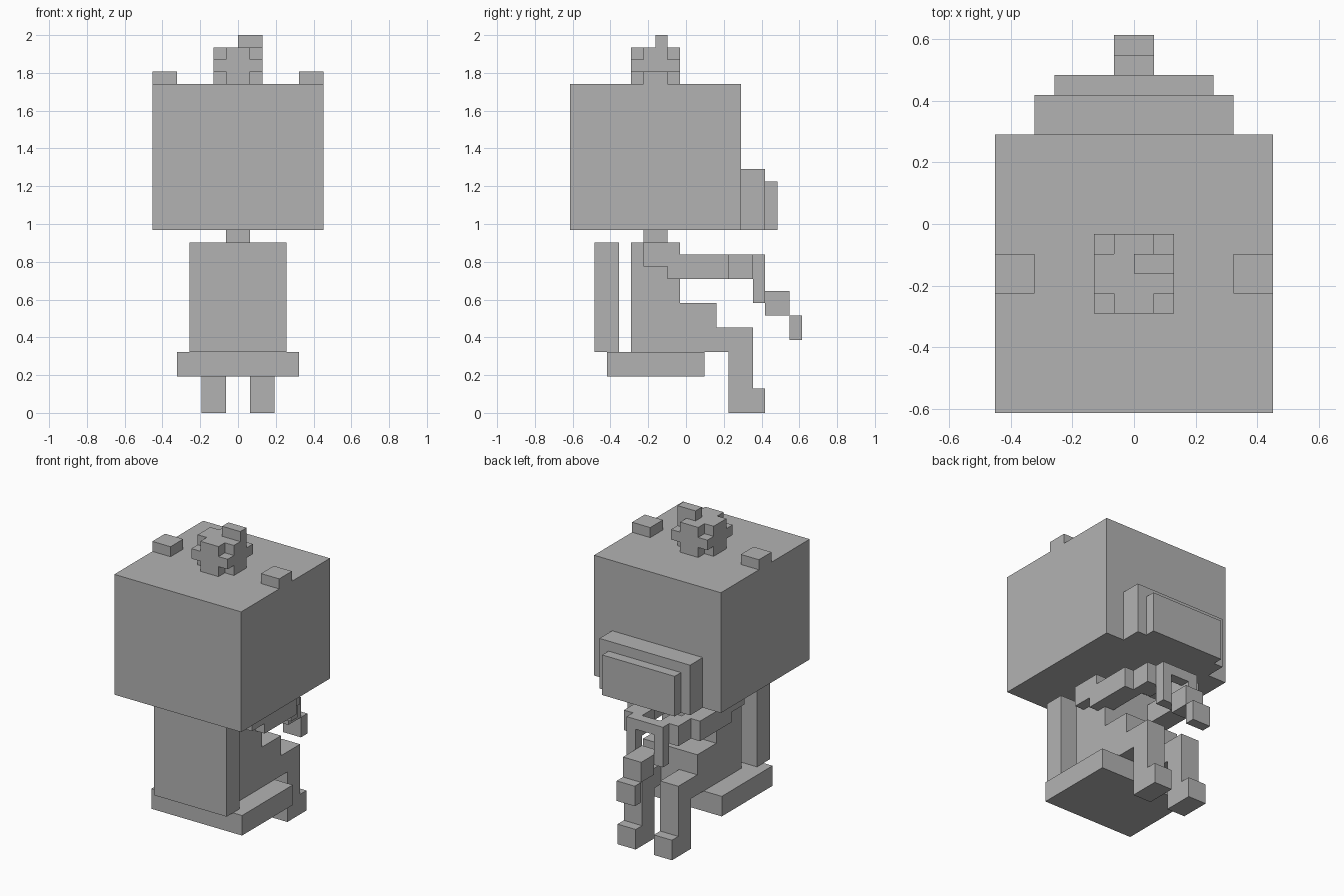
import bpy, bmesh
from mathutils import Matrix, Vector

if "Cube" in bpy.data.objects:
    bpy.data.objects.remove(bpy.data.objects["Cube"])

U = 2 / 31      # one block unit
Y0 = 9.5        # shifts block y (0..19) to be centred

grey = bpy.data.materials.new("plain_grey")
grey.diffuse_color = (0.45, 0.45, 0.45, 1)
grey.use_nodes = True
grey.node_tree.nodes["Principled BSDF"].inputs["Base Color"].default_value = grey.diffuse_color


def blocks(name, *boxes, mirror=False):
    """One object from boxes (x0, x1, y0, y1, z0, z1) in block units."""
    bm = bmesh.new()
    for x0, x1, y0, y1, z0, z1 in boxes:
        centre = Vector(((x0 + x1) / 2, (y0 + y1) / 2 - Y0, (z0 + z1) / 2)) * U
        size = Vector((x1 - x0, y1 - y0, z1 - z0)) * U
        bmesh.ops.create_cube(bm, size=1, matrix=Matrix.Translation(centre) @ Matrix.Diagonal(size.to_4d()))
    mesh = bpy.data.meshes.new(name)
    bm.to_mesh(mesh)
    bm.free()
    mesh.materials.append(grey)
    ob = bpy.data.objects.new(name, mesh)
    bpy.context.collection.objects.link(ob)
    if mirror:
        mod = ob.modifiers.new("mirror", 'MIRROR')
        mod.use_clip = False
        mod.use_mirror_merge = False
    return ob


# Head with stepped muzzle, ears and a rounded block knob on top
blocks("head", (-7, 7, 0, 14, 15, 27))
blocks("muzzle", (-5, 5, 14, 16, 15, 20))
blocks("muzzle_tip", (-4, 4, 16, 17, 15, 19))
blocks("ear", (5, 7, 6, 8, 27, 28), mirror=True)
blocks("knob", (-2, 2, 5, 9, 28, 29), (-1, 1, 5, 9, 27, 30), (-2, 2, 6, 8, 27, 30))
blocks("knob_stem", (0, 2, 7, 8, 30, 31))

# Body sitting on a seat with a backrest
blocks("neck", (-1, 1, 6, 8, 14, 15))
blocks("torso", (-3, 3, 5, 9, 5, 14))
blocks("lap", (-3, 3, 9, 12, 5, 9))
blocks("seat", (-5, 5, 3, 11, 3, 5))
blocks("backrest", (-4, 4, 2, 4, 5, 14))

# Legs
blocks("thigh", (1, 3, 12, 13, 5, 7), mirror=True)
blocks("shin", (1, 3, 13, 15, 0, 7), mirror=True)
blocks("foot", (1, 3, 15, 16, 0, 2), mirror=True)

# Arms reaching forward
blocks("shoulder", (2, 4, 6, 9, 12, 14), mirror=True)
blocks("forearm", (2, 4, 8, 13, 11, 13), mirror=True)
blocks("hand", (1, 3, 13, 15, 11, 13), mirror=True)

# Held square ring with a hanging block
blocks("ring_side", (1, 2, 15, 16, 9, 13), mirror=True)
blocks("ring_bar", (-1, 1, 15, 16, 12, 13), (-1, 1, 15, 16, 9, 10))
blocks("held_block", (-1, 1, 16, 18, 8, 10))
blocks("held_tip", (-1, 1, 18, 19, 6, 8))
